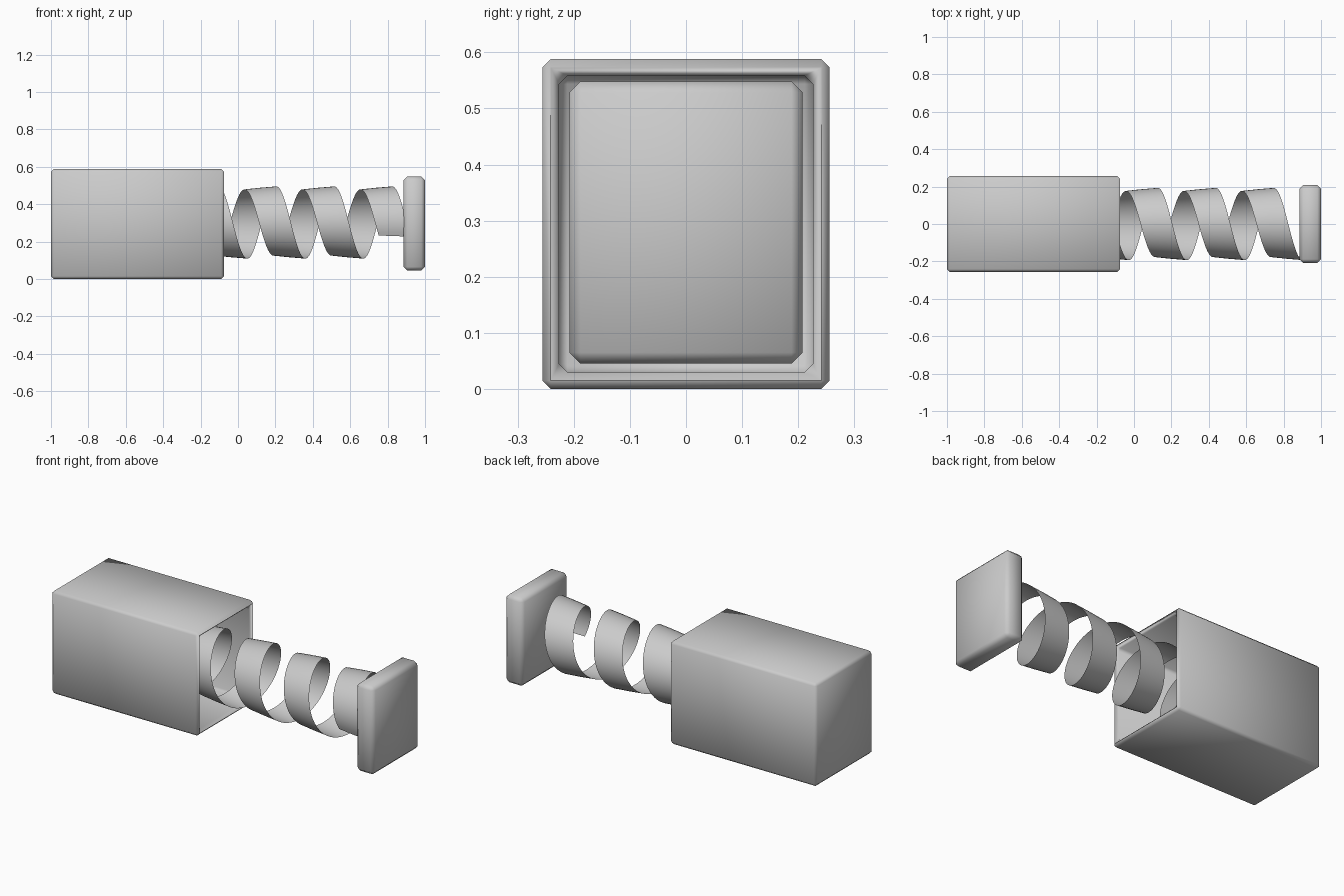
import bpy, bmesh, math

if "Cube" in bpy.data.objects:
    bpy.data.objects.remove(bpy.data.objects["Cube"])

grey = bpy.data.materials.new("light_grey")
grey.diffuse_color = (0.6, 0.6, 0.6, 1)
grey.use_nodes = True
grey.node_tree.nodes["Principled BSDF"].inputs["Base Color"].default_value = grey.diffuse_color


def finish(bm, name, bevel=0):
    bmesh.ops.recalc_face_normals(bm, faces=bm.faces)
    mesh = bpy.data.meshes.new(name)
    bm.to_mesh(mesh)
    bm.free()
    mesh.materials.append(grey)
    mesh.shade_smooth()
    ob = bpy.data.objects.new(name, mesh)
    bpy.context.collection.objects.link(ob)
    if bevel:
        mod = ob.modifiers.new("chamfer", 'BEVEL')
        mod.width, mod.segments = bevel, 1
    return ob


def block(x0, x1, y0, y1, z0, z1):
    bm = bmesh.new()
    bmesh.ops.create_cube(bm, size=1)
    for v in bm.verts:
        v.co = [a if c < 0 else b
                for c, a, b in zip(v.co, (x0, y0, z0), (x1, y1, z1))]
    return bm


# Hollow casing, open at the +x end
WALL = 0.042
bm = block(-1, -0.075, -0.256, 0.256, 0, 0.588)
mouth = max(bm.faces, key=lambda f: f.calc_center_median().x)
bmesh.ops.inset_individual(bm, faces=[mouth], thickness=WALL)
pocket = bmesh.ops.extrude_discrete_faces(bm, faces=[mouth])["faces"][0]
for v in pocket.verts:
    v.co.x = -1 + WALL
finish(bm, "casing", 0.02)

# End plate pushed out by the spring
finish(block(0.885, 1, -0.208, 0.208, 0.045, 0.548), "end_plate", 0.02)

# Flat ribbon spring, slightly flared towards +x on every turn
PITCH, WIDTH, STEPS = 0.31, 0.17, 48
end = math.radians(113)
start = end - 5.6 * math.tau
count = int(5.6 * STEPS)
bm = bmesh.new()
last = None
for i in range(count + 1):
    a = start + (end - start) * i / count
    x = 0.74 + PITCH * a / math.tau
    pair = [bm.verts.new((x + t * WIDTH, -r * math.sin(a), 0.302 + r * math.cos(a)))
            for t, r in ((-0.5, 0.177), (0, 0.186), (0.5, 0.193))]
    if last:
        for k in (0, 1):
            bm.faces.new((last[k], last[k + 1], pair[k + 1], pair[k]))
    last = pair
finish(bm, "spring")
